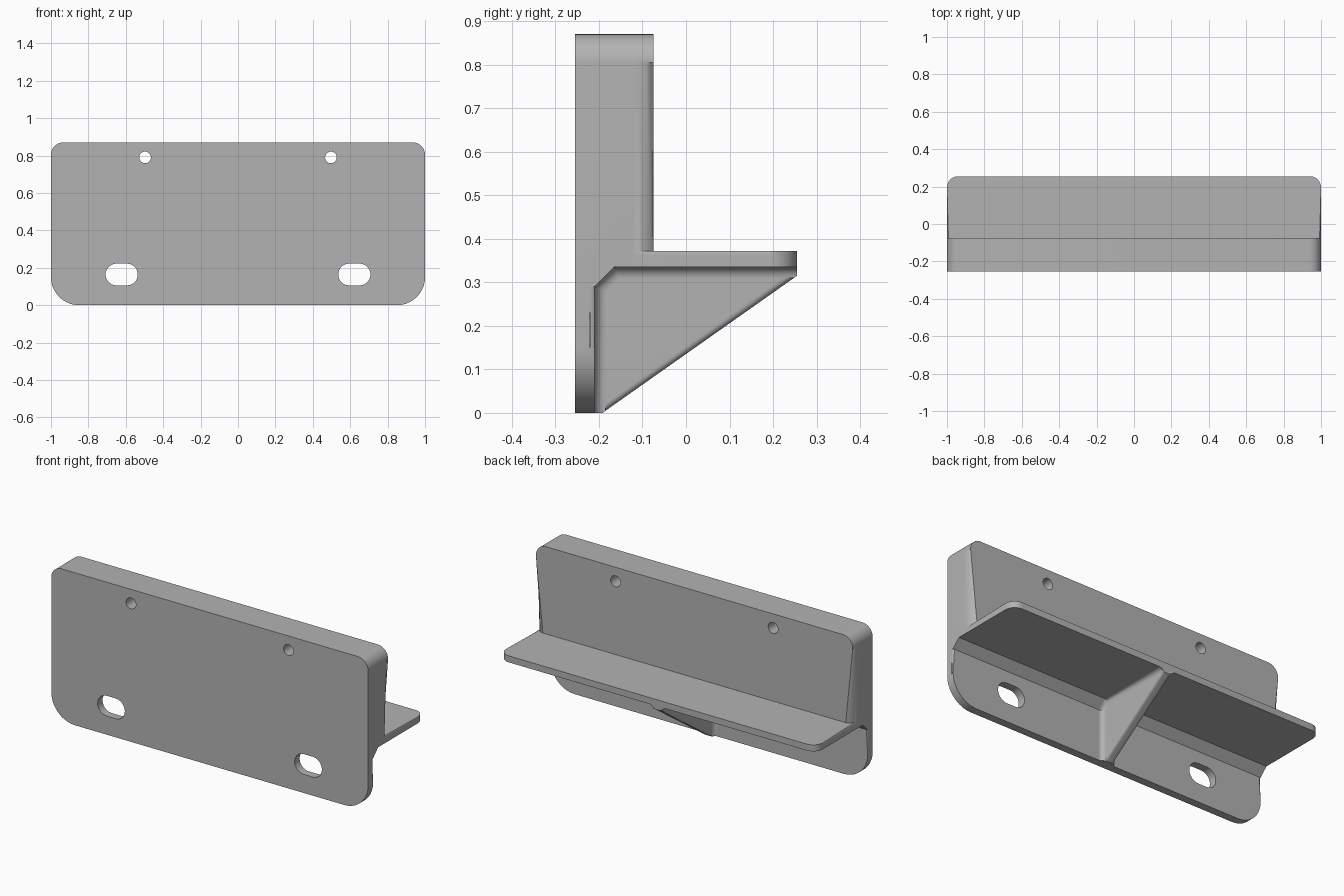
import bpy, bmesh, math
from mathutils import Vector
from mathutils.geometry import intersect_line_line_2d

cube = bpy.data.objects.get("Cube")
if cube:
    bpy.data.objects.remove(cube, do_unlink=True)

grey = bpy.data.materials.new("light_grey")
grey.use_nodes = True
colour = (0.45, 0.45, 0.45, 1)
grey.diffuse_color = colour
grey.node_tree.nodes["Principled BSDF"].inputs["Base Color"].default_value = colour


def rounded_rect(x0, x1, y0, y1, low_r, high_r, steps=10):
    """Outline with one radius for both low corners and one for both high ones."""
    corners = [(x1, y0, low_r, -90), (x1, y1, high_r, 0),
               (x0, y1, high_r, 90), (x0, y0, low_r, 180)]
    pts = []
    for x, y, r, start in corners:
        if r == 0:
            pts.append((x, y))
            continue
        cx = x - r if x == x1 else x + r
        cy = y + r if y == y0 else y - r
        for i in range(steps + 1):
            a = math.radians(start + 90 * i / steps)
            pts.append((cx + r * math.cos(a), cy + r * math.sin(a)))
    return pts


def place(axis, p, depth):
    u, v = p
    return {"x": (depth, u, v), "y": (u, depth, v), "z": (u, v, depth)}[axis]


def finish(name, bm):
    bmesh.ops.recalc_face_normals(bm, faces=bm.faces)
    mesh = bpy.data.meshes.new(name)
    bm.to_mesh(mesh)
    bm.free()
    mesh.materials.append(grey)
    ob = bpy.data.objects.new(name, mesh)
    bpy.context.collection.objects.link(ob)
    return ob


def prism(name, axis, outline, lo, hi, bevel=0, keep=None, both=False):
    """Extrude an outline; round the rim of the far end where keep() allows it."""
    bm = bmesh.new()
    a = [bm.verts.new(place(axis, p, lo)) for p in outline]
    b = [bm.verts.new(place(axis, p, hi)) for p in outline]
    n = len(a)
    bm.faces.new(a)
    bm.faces.new(b)
    for i in range(n):
        j = (i + 1) % n
        bm.faces.new((a[i], a[j], b[j], b[i]))
    if bevel:
        rims = [b, a] if both else [b]
        edges = [bm.edges.get((r[i], r[(i + 1) % n])) for r in rims for i in range(n)]
        edges = [e for e in edges if keep((e.verts[0].co + e.verts[1].co) / 2)]
        bmesh.ops.bevel(bm, geom=edges, offset=bevel, segments=6,
                        profile=0.5, affect='EDGES', clamp_overlap=True)
    return finish(name, bm)


def combine(target, tool, operation):
    mod = target.modifiers.new(operation.lower(), 'BOOLEAN')
    mod.operation = operation
    mod.solver = 'EXACT'
    mod.object = tool
    bpy.context.view_layer.objects.active = target
    bpy.ops.object.modifier_apply(modifier=mod.name)
    bpy.data.objects.remove(tool, do_unlink=True)


FRONT, BACK, STEP = -0.255, -0.075, -0.21
UNDER, SHELF, TOP, TIP = 0.335, 0.372, 0.87, 0.255

# Thick upper block with soft back edges
body = prism("mounting_bracket", "y", rounded_rect(-1, 1, UNDER, TOP, 0, 0.065),
             FRONT, BACK, 0.048, lambda c: c.z > UNDER + 0.01)

# Thin lower plate with large bottom corners
lower = prism("lower_plate", "y", rounded_rect(-1, 1, 0, UNDER + 0.005, 0.15, 0),
              FRONT, STEP, 0.012, lambda c: c.z < UNDER)
combine(body, lower, 'UNION')

# Sloped strip between plate and shelf
strip = prism("slope_strip", "x",
              [(-0.23, 0.29), (STEP, 0.29), (-0.165, UNDER), (-0.165, 0.345), (-0.23, 0.345)],
              -1, 1)
combine(body, strip, 'UNION')

# Shelf at the back
shelf = prism("shelf", "z", rounded_rect(-1, 1, STEP, TIP, 0, 0.06),
              UNDER, SHELF, 0.012, lambda c: c.y > STEP + 0.01)
combine(body, shelf, 'UNION')

# Screw holes and slots
for side in (-1, 1):
    for x, z, w, r in ((0.497, 0.79, 0.031, 0.031), (0.622, 0.164, 0.086, 0.058)):
        hole = prism("hole_cutter", "y",
                     rounded_rect(side * x - w, side * x + w, z - r, z + r, r, r),
                     FRONT - 0.1, 0.0)
        combine(body, hole, 'DIFFERENCE')

# Central triangular rib with a rounded sloping edge
CORE, FILLET = 0.028, 0.025
heel, toe = Vector((-0.192, 0)), Vector((TIP, 0.315))
rib = prism("rib", "x",
            [(-0.22, 0), heel, toe, (TIP, UNDER + 0.005), (-0.165, UNDER + 0.005), (-0.22, 0.29)],
            -CORE, CORE, 0.016,
            lambda c: (c.xyz.yz - (heel + toe) / 2).length < 0.02, True)
rib.name = "support_rib"

# Concave fillets where the rib meets plate, slope and shelf
path = [Vector((STEP, 0)), Vector((STEP, 0.29)), Vector((-0.165, UNDER)), Vector((TIP, UNDER))]


def inset_path(d):
    lines = []
    for p, q in zip(path, path[1:]):
        t = (q - p).normalized()
        off = Vector((t.y, -t.x)) * d
        lines.append((p + off, q + off))
    out = []
    slope = (heel, toe)
    first = lines[0][0]
    out.append(first)
    for m, n in zip(lines, lines[1:] + [slope]):
        a, b = m
        c, e = n
        ab, ce = b - a, e - c
        k = (c - a).cross(ce) / ab.cross(ce)
        out.append(a + ab * k)
    out[-1].x = min(out[-1].x, TIP)
    # The lower end stops on the sloping edge
    out[0].y = max(0, (first.x - heel.x) * (toe.y - heel.y) / (toe.x - heel.x))
    return out


for side, label in ((-1, "right"), (1, "left")):
    bm = bmesh.new()
    rings = []
    steps = 8
    for i in range(steps + 1):
        a = math.pi / 2 * i / steps
        d = FILLET * (1 - math.cos(a))
        x = CORE + FILLET * (1 - math.sin(a))
        rings.append([bm.verts.new((side * x, p.x, p.y)) for p in inset_path(d)])
    root = [bm.verts.new((side * CORE, p.x, p.y)) for p in inset_path(0)]
    rings.append(root)
    for r, s in zip(rings, rings[1:] + rings[:1]):
        for i in range(len(path) - 1):
            bm.faces.new((r[i], r[i + 1], s[i + 1], s[i]))
    for end in (0, -1):
        bm.faces.new([r[end] for r in rings])
    finish(label + "_rib_fillet", bm)

# Smooth curves, sharp edges
for ob in bpy.context.scene.objects:
    ob.select_set(ob.type == 'MESH')
bpy.context.view_layer.objects.active = body
bpy.ops.object.shade_smooth_by_angle(angle=math.radians(32))
